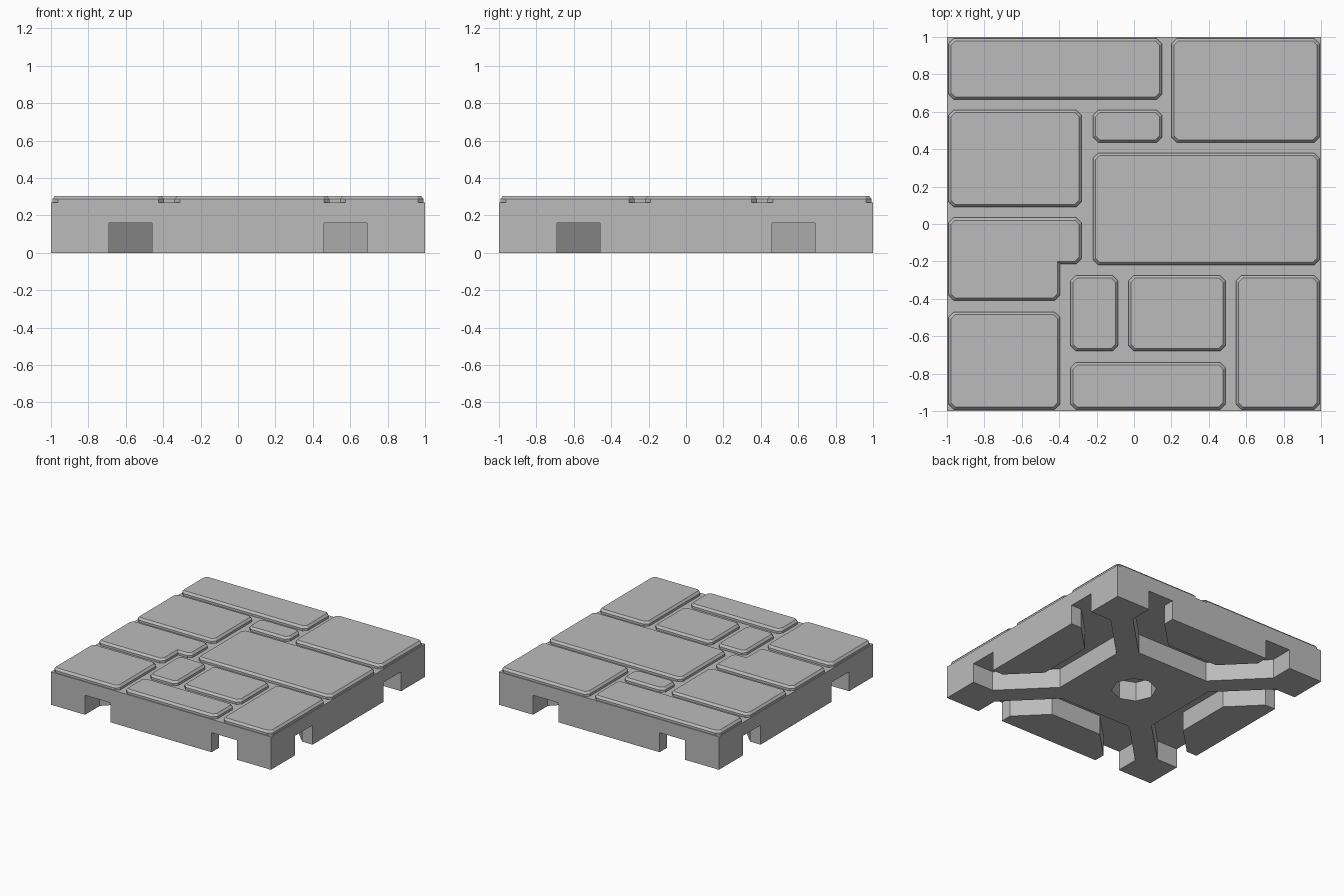
import bpy, bmesh, math
from mathutils import Matrix

cube = bpy.data.objects.get("Cube")
if cube:
    bpy.data.objects.remove(cube, do_unlink=True)

BASE_TOP, CHANNEL_TOP, STONE_TOP = 0.27, 0.16, 0.305

stone_grey = bpy.data.materials.new("stone_grey")
stone_grey.use_nodes = True
GREY = (0.5, 0.5, 0.5, 1)
stone_grey.diffuse_color = GREY
stone_grey.node_tree.nodes["Principled BSDF"].inputs["Base Color"].default_value = GREY


def add_prism(bm, outline, z0, z1):
    """Extrude a flat outline from z0 to z1 and return its top face."""
    face = bm.faces.new([bm.verts.new((x, y, z0)) for x, y in outline])
    face.normal_update()
    if face.normal.z > 0:
        face.normal_flip()
    top = bmesh.ops.extrude_face_region(bm, geom=[face], use_keep_orig=True)["geom"]
    bmesh.ops.translate(bm, vec=(0, 0, z1 - z0),
                        verts=[v for v in top if isinstance(v, bmesh.types.BMVert)])
    bmesh.ops.recalc_face_normals(bm, faces=bm.faces)
    return next(f for f in top if isinstance(f, bmesh.types.BMFace))


def make_object(name, bm):
    mesh = bpy.data.meshes.new(name)
    bm.to_mesh(mesh)
    bm.free()
    mesh.materials.append(stone_grey)
    obj = bpy.data.objects.new(name, mesh)
    bpy.context.collection.objects.link(obj)
    return obj


def rect(x0, y0, x1, y1):
    return [(x0, y0), (x1, y0), (x1, y1), (x0, y1)]


# Base slab
bm = bmesh.new()
add_prism(bm, rect(-1, -1, 1, 1), 0, BASE_TOP)
base = make_object("base", bm)

# Cutter: one U-shaped channel per side, plus the octagonal centre socket
half = [(1.1, 0.46), (0.905, 0.46), (0.68, 0.235)]
inner = [(0.45, 0.33), (0.81, 0.69), (1.1, 0.69)]
channel = (half + [(x, -y) for x, y in reversed(half)]
           + [(x, -y) for x, y in reversed(inner)] + inner)
bm = bmesh.new()
for i in range(4):
    turn = Matrix.Rotation(i * math.pi / 2, 2)
    add_prism(bm, [(turn[0][0] * x + turn[0][1] * y, turn[1][0] * x + turn[1][1] * y)
                   for x, y in channel], -0.1, CHANNEL_TOP)
octagon = [(0.17 * math.cos(k * math.pi / 4), 0.17 * math.sin(k * math.pi / 4))
           for k in range(8)]
add_prism(bm, octagon, -0.1, CHANNEL_TOP)
cutter = make_object("channel_cutter", bm)
cutter.hide_render = True

cut = base.modifiers.new("channels", 'BOOLEAN')
cut.operation, cut.solver, cut.object = 'DIFFERENCE', 'EXACT', cutter
bpy.context.view_layer.update()
carved = bpy.data.meshes.new_from_object(
    base.evaluated_get(bpy.context.evaluated_depsgraph_get()))
base.modifiers.clear()
base.data = carved
bpy.data.objects.remove(cutter, do_unlink=True)


# Paving stones: clipped corners and a bevelled top rim
def clip_corners(points, size=0.03):
    out = []
    for i, (x, y) in enumerate(points):
        (px, py), (nx, ny) = points[i - 1], points[(i + 1) % len(points)]
        if (x - px) * (ny - y) - (y - py) * (nx - x) < 0:
            out.append((x, y))  # inward corner stays sharp
            continue
        for qx, qy in ((px, py), (nx, ny)):
            d = math.hypot(qx - x, qy - y)
            out.append((x + (qx - x) * size / d, y + (qy - y) * size / d))
    return out


def paving_stone(name, outline):
    bm = bmesh.new()
    top = add_prism(bm, clip_corners(outline), BASE_TOP - 0.01, STONE_TOP - 0.017)
    bmesh.ops.inset_region(bm, faces=[top], thickness=0.015, depth=0.017,
                           use_even_offset=True)
    for v in top.verts:
        v.co.z = STONE_TOP
    make_object(name, bm)


E = 0.993
stones = {
    "back_right_stone": rect(-E, 0.665, 0.15, E),
    "back_left_stone": rect(0.2, 0.435, E, E),
    "right_stone": rect(-E, 0.09, -0.28, 0.61),
    "small_back_stone": rect(-0.22, 0.435, 0.15, 0.61),
    "large_left_stone": rect(-0.22, -0.22, E, 0.38),
    "notched_stone": [(-E, -0.41), (-0.395, -0.41), (-0.395, -0.215),
                      (-0.28, -0.215), (-0.28, 0.035), (-E, 0.035)],
    "front_right_stone": rect(-E, -E, -0.395, -0.47),
    "small_front_stone": rect(-0.34, -0.68, -0.085, -0.275),
    "middle_front_stone": rect(-0.03, -0.68, 0.49, -0.275),
    "front_stone": rect(-0.34, -E, 0.49, -0.74),
    "front_left_stone": rect(0.545, -E, E, -0.275),
}
for name, outline in stones.items():
    paving_stone(name, outline)
